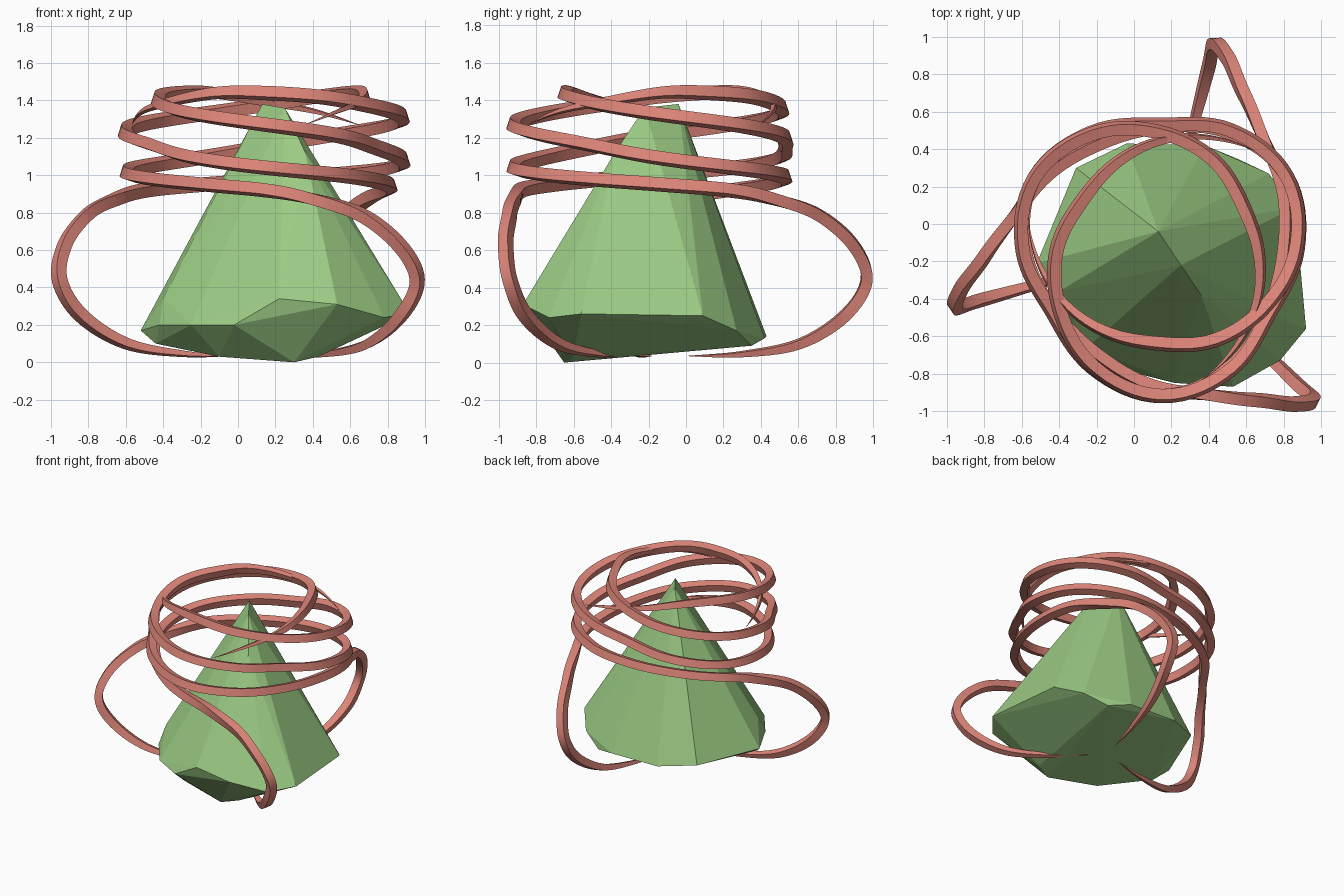
import bpy, bmesh, math
from mathutils import Vector

cube = bpy.data.objects.get("Cube")
if cube:
    bpy.data.objects.remove(cube, do_unlink=True)


def material(name, rgb):
    mat = bpy.data.materials.new(name)
    mat.use_nodes = True
    mat.diffuse_color = (*rgb, 1)
    mat.node_tree.nodes["Principled BSDF"].inputs["Base Color"].default_value = (*rgb, 1)
    return mat


def add_object(name, bm, mat):
    bmesh.ops.recalc_face_normals(bm, faces=bm.faces)
    mesh = bpy.data.meshes.new(name)
    bm.to_mesh(mesh)
    bm.free()
    mesh.materials.append(mat)
    obj = bpy.data.objects.new(name, mesh)
    bpy.context.collection.objects.link(obj)
    return obj


green = material("leaf green", (0.33, 0.60, 0.23))
coral = material("coral red", (0.72, 0.235, 0.19))

# Faceted cone: hull of a short top ridge, a rim and an underside
ridge = [(.13, -.04, 1.38), (.25, -.22, 1.36), (.36, -.38, 1.12)]
rim = [(-.52, -.21, .17), (-.4, -.36, .34), (-.42, -.43, .2), (-.25, -.66, .2),
       (-.02, -.79, .2), (.22, -.85, .34), (.53, -.87, .31), (.78, -.73, .24),
       (.92, -.56, .26), (.86, .09, .25), (.72, .27, .17), (.55, .35, .09),
       (.38, .42, .13), (-.04, .43, .14), (-.31, .3, .17)]
underside = [(.3, -.65, 0), (.43, -.6, .03), (-.1, -.55, .03), (-.44, -.3, .1)]
bm = bmesh.new()
for p in ridge + rim + underside:
    bm.verts.new(p)
hull = bmesh.ops.convex_hull(bm, input=bm.verts)
loose = {v for v in hull["geom_interior"] + hull["geom_unused"]
         if isinstance(v, bmesh.types.BMVert) and v.is_valid and not v.link_faces}
if loose:
    bmesh.ops.delete(bm, geom=list(loose), context="VERTS")
add_object("faceted_cone", bm, green)

# Tendril path: distance from axis, clockwise degrees, height, thickness
PATH = [(.15, 0, .035, .02), (.45, 0, .045, .45), (.77, 0, .1, .8), (1.02, 0, .25, 1),
        (1.14, 0, .44, 1), (1.09, 4.5, .63, 1), (.95, 13, .79, 1), (.81, 28, .875, 1),
        (.74, 46, .92, 1), (.66, 75, .95, 1), (.66, 105, .975, 1), (.73, 136, 1.005, 1),
        (.78, 165, 1.04, 1), (.73, 195, 1.09, 1), (.67, 226, 1.155, 1), (.74, 255, 1.215, 1),
        (.78, 285, 1.27, 1), (.72, 316, 1.325, 1), (.63, 345, 1.375, 1), (.56, 375, 1.42, 1),
        (.5, 406, 1.44, 1), (.52, 435, 1.44, .85), (.59, 467, 1.39, .6),
        (.66, 490, 1.34, .33), (.73, 509, 1.27, .02)]
STEPS = 8
HALF_WIDTH = .043
ROLL = math.radians(27)
AXIS = Vector((.145, -.14, 0))


def spline(points):
    """Catmull-Rom samples through the points."""
    pts = [Vector(p) for p in points]
    pts = [2 * pts[0] - pts[1]] + pts + [2 * pts[-1] - pts[-2]]
    out = []
    for a, b, c, d in zip(pts, pts[1:], pts[2:], pts[3:]):
        for i in range(STEPS):
            t = i / STEPS
            out.append(.5 * (2 * b + (c - a) * t + (2 * a - 5 * b + 4 * c - d) * t * t
                             + (3 * b - a - 3 * c + d) * t ** 3))
    return out + [pts[-2]]


def tendril(name, heading):
    samples = spline(PATH)

    def place(r, clockwise, z):
        a = math.radians(heading - clockwise)
        return AXIS + Vector((r * math.cos(a), r * math.sin(a), z))

    centres = [place(s[0], s[1], s[2]) for s in samples]
    loop_middle = place(.6, 0, .48)
    down = Vector((0, 0, -1))
    bm = bmesh.new()
    rings = []
    for i, (p, s) in enumerate(zip(centres, samples)):
        tangent = (centres[min(i + 1, len(centres) - 1)] - centres[max(i - 1, 0)]).normalized()
        # Square section: faces the loop middle first, then leans on the coil
        aim = (loop_middle - p).normalized()
        if i < 2 * STEPS:
            aim = -down
        aim = aim.lerp(down, min(1, max(0, s[1] / 46)))
        side = tangent.cross(aim).normalized()
        up = side.cross(tangent)
        u = math.cos(ROLL) * side + math.sin(ROLL) * up
        v = math.cos(ROLL) * up - math.sin(ROLL) * side
        w = HALF_WIDTH * max(.02, s[3])
        rings.append([bm.verts.new(p + w * d) for d in (u, v, -u, -v)])
    for r0, r1 in zip(rings, rings[1:]):
        for k in range(4):
            j = (k + 1) % 4
            bm.faces.new((r0[k], r0[j], r1[j], r1[k]))
    bm.faces.new(rings[0])
    bm.faces.new(rings[-1])
    return add_object(name, bm, coral)


tendrils = [tendril(name, 75.5 + 120 * i)
            for i, name in enumerate(("back_tendril", "right_tendril", "left_tendril"))]
bpy.ops.object.select_all(action="DESELECT")
for obj in tendrils:
    obj.select_set(True)
bpy.context.view_layer.objects.active = tendrils[0]
bpy.ops.object.shade_smooth_by_angle(angle=math.radians(40))
